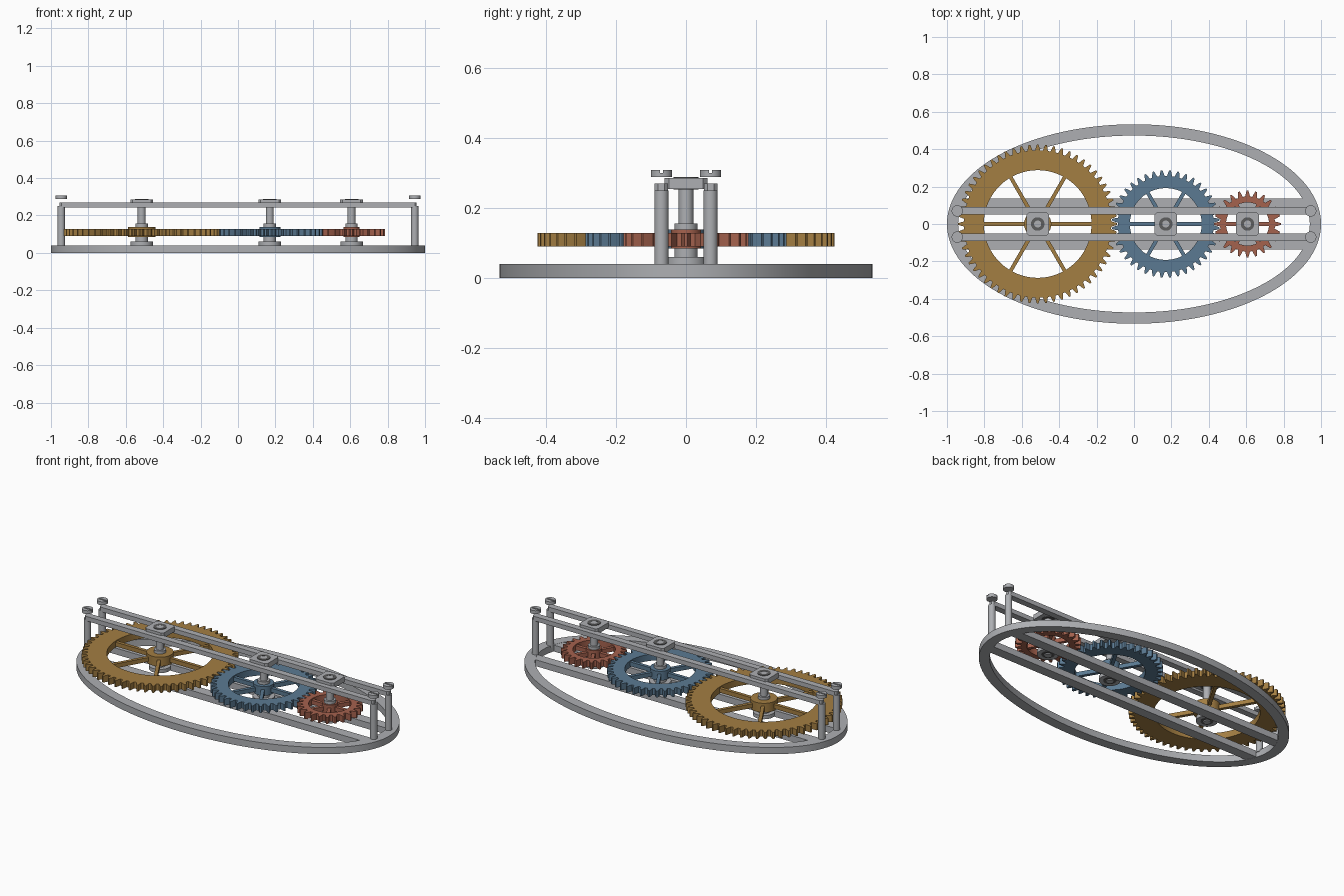
import bpy, bmesh, math

if "Cube" in bpy.data.objects:
    bpy.data.objects.remove(bpy.data.objects["Cube"])

def mat(name, c):
    m = bpy.data.materials.new(name)
    m.diffuse_color = (*c, 1)
    m.use_nodes = True
    m.node_tree.nodes["Principled BSDF"].inputs["Base Color"].default_value = m.diffuse_color
    return m

STEEL = mat("steel grey", (0.42, 0.43, 0.45))
DARK = mat("dark bushing", (0.11, 0.11, 0.11))
BRASS = mat("brass gold", (0.37, 0.21, 0.055))
BLUE = mat("steel blue", (0.105, 0.195, 0.29))
RED = mat("copper red", (0.376, 0.122, 0.076))

def finish(bm, name, m):
    bmesh.ops.recalc_face_normals(bm, faces=bm.faces)
    me = bpy.data.meshes.new(name)
    bm.to_mesh(me)
    bm.free()
    me.materials.append(m)
    ob = bpy.data.objects.new(name, me)
    bpy.context.collection.objects.link(ob)
    bpy.context.view_layer.objects.active = ob
    bpy.ops.object.select_all(action='DESELECT')
    ob.select_set(True)
    bpy.ops.object.shade_smooth_by_angle(angle=math.radians(25))
    return ob

def add_prism(bm, pts, z0, z1):
    lo = [bm.verts.new((x, y, z0)) for x, y in pts]
    hi = [bm.verts.new((x, y, z1)) for x, y in pts]
    bm.faces.new(lo)
    bm.faces.new(hi)
    for i in range(len(pts)):
        j = (i + 1) % len(pts)
        bm.faces.new((lo[i], lo[j], hi[j], hi[i]))

def add_ring(bm, outer, inner, z0, z1):
    """Closed band between two outlines with equal point counts."""
    loops = [[bm.verts.new((x, y, z)) for x, y in pts]
             for pts, z in ((outer, z0), (outer, z1), (inner, z1), (inner, z0))]
    n = len(outer)
    for a in range(4):
        p, q = loops[a], loops[(a + 1) % 4]
        for i in range(n):
            j = (i + 1) % n
            bm.faces.new((p[i], p[j], q[j], q[i]))

def ellipse(cx, cy, a, b, n=32):
    return [(cx + a * math.cos(2 * math.pi * i / n), cy + b * math.sin(2 * math.pi * i / n))
            for i in range(n)]

def prism(name, pts, z0, z1, m):
    bm = bmesh.new()
    add_prism(bm, pts, z0, z1)
    return finish(bm, name, m)

def disc(name, x, y, r, z0, z1, m):
    return prism(name, ellipse(x, y, r, r), z0, z1, m)

def tube(name, x, r, ri, z0, z1, m):
    bm = bmesh.new()
    add_ring(bm, ellipse(x, 0, r, r), ellipse(x, 0, ri, ri), z0, z1)
    return finish(bm, name, m)

def rect(x0, x1, y0, y1, c=0.0):
    """Rectangle outline with optional cut corners."""
    if c == 0:
        return [(x0, y0), (x1, y0), (x1, y1), (x0, y1)]
    return [(x0 + c, y0), (x1 - c, y0), (x1, y0 + c), (x1, y1 - c),
            (x1 - c, y1), (x0 + c, y1), (x0, y1 - c), (x0, y0 + c)]

# Oval base frame
bm = bmesh.new()
add_ring(bm, ellipse(0, 0, 1.0, 0.533, 128), ellipse(0, 0, 0.94, 0.473, 128), 0, 0.04)
finish(bm, "oval_base", STEEL)

# Lower and upper rails, posts and slotted screws
for s, side in ((-1, "front"), (1, "back")):
    y0, y1 = sorted((s * 0.075, s * 0.135))
    prism(side + "_base_rail", rect(-0.925, 0.925, y0, y1), 0.001, 0.039, STEEL)
    y0, y1 = sorted((s * 0.052, s * 0.09))
    prism(side + "_top_rail", rect(-0.955, 0.955, y0, y1, 0.01), 0.243, 0.27, STEEL)
    for e, end in ((-1, "left"), (1, "right")):
        x, y = e * 0.945, s * 0.07
        disc(f"{side}_{end}_post", x, y, 0.02, 0.03, 0.25, STEEL)
        bm = bmesh.new()
        add_prism(bm, ellipse(x, y, 0.03, 0.03), 0.288, 0.3)
        a = 0.14
        for k in (0, math.pi):
            add_prism(bm, [(x + 0.03 * math.cos(k + a + (math.pi - 2 * a) * i / 14),
                            y + 0.03 * math.sin(k + a + (math.pi - 2 * a) * i / 14))
                           for i in range(15)], 0.3, 0.308)
        finish(bm, f"{side}_{end}_screw", STEEL)

MOD = 0.0137

def gear(name, cx, teeth, hub, m, phase):
    rp = teeth * MOD / 2
    tip, root, rim = rp + MOD, rp - 1.25 * MOD, rp * 0.7
    step = 2 * math.pi / teeth
    # tooth profile: fraction of pitch, radius
    prof = ((-0.33, root), (-0.25, rp - 0.4 * MOD), (-0.1, tip),
            (0.1, tip), (0.25, rp - 0.4 * MOD), (0.33, root))
    outer, inner = [], []
    for i in range(teeth):
        for f, r in prof:
            t = (i + f + phase) * step
            outer.append((cx + r * math.cos(t), r * math.sin(t)))
            inner.append((cx + rim * math.cos(t), rim * math.sin(t)))
    bm = bmesh.new()
    add_ring(bm, outer, inner, 0.09, 0.129)
    # six slim spokes
    for i in range(6):
        c, s = math.cos(i * math.pi / 3), math.sin(i * math.pi / 3)
        add_prism(bm, [(cx + u * c - v * s, u * s + v * c)
                       for u, v in rect(hub * 0.8, rim + 0.008, -0.01, 0.01)], 0.097, 0.122)
    add_prism(bm, ellipse(cx, 0, hub, hub), 0.084, 0.139)
    finish(bm, name + "_gear", m)
    # shaft, collars and bearings
    disc(name + "_shaft", cx, 0, 0.021, 0.03, 0.287, STEEL)
    disc(name + "_upper_collar", cx, 0, 0.033, 0.138, 0.156, STEEL)
    tube(name + "_lower_collar", cx, 0.033, 0.02, 0.058, 0.085, STEEL)
    tube(name + "_lower_bearing", cx, 0.06, 0.034, 0.038, 0.06, STEEL)
    tube(name + "_lower_bushing", cx, 0.035, 0.02, 0.036, 0.059, DARK)
    prism(name + "_top_plate", rect(cx - 0.061, cx + 0.061, -0.061, 0.061, 0.012),
          0.255, 0.286, STEEL)
    tube(name + "_top_bushing", cx, 0.036, 0.019, 0.253, 0.289, DARK)
    disc(name + "_shaft_tip", cx, 0, 0.019, 0.28, 0.288, STEEL)

# Meshing gear train
gear("large", -0.515, 60, 0.073, BRASS, 0.0)
gear("middle", 0.17, 40, 0.056, BLUE, 0.5)
gear("small", 0.607, 24, 0.043, RED, 0.0)
